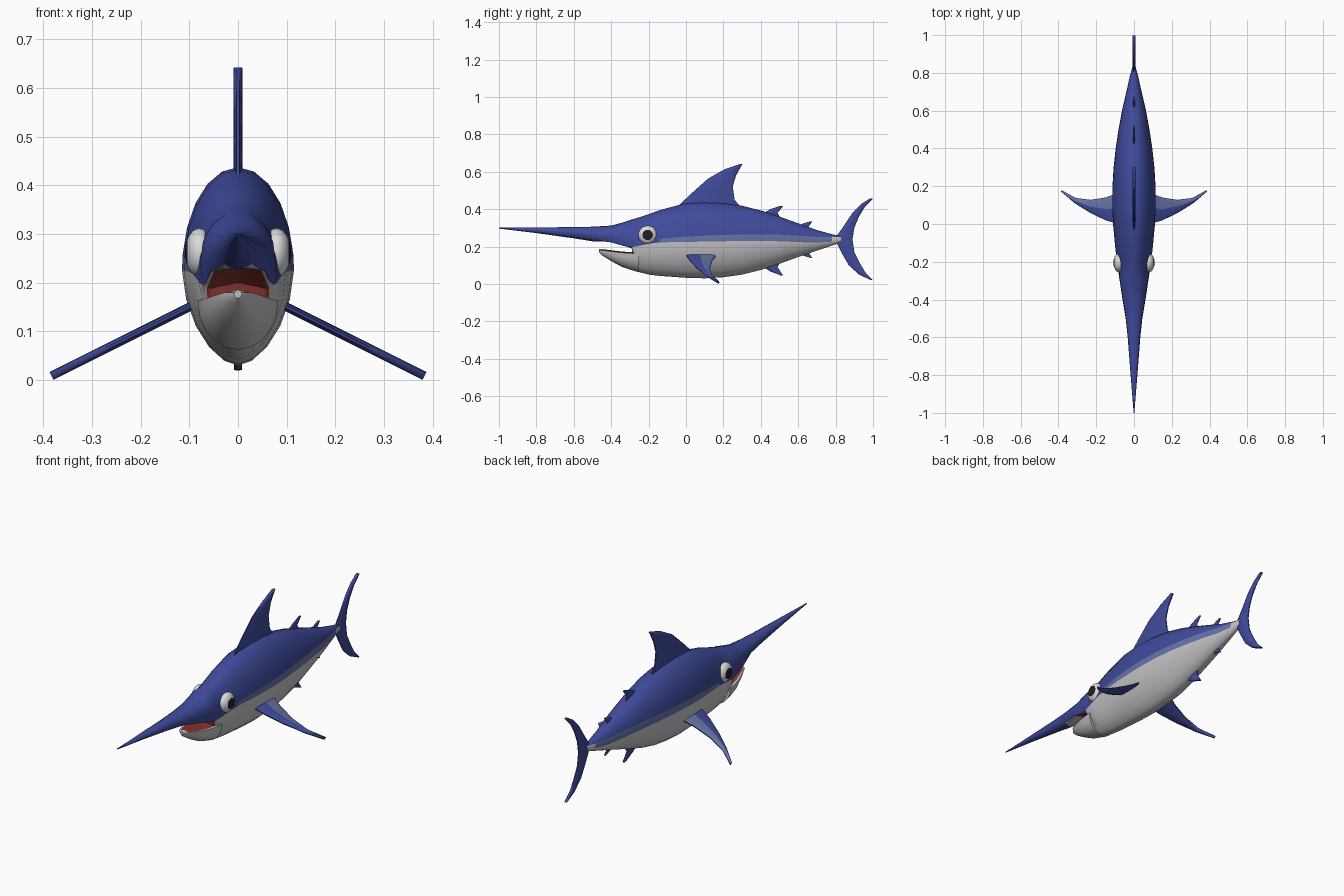
import bpy, bmesh
from math import sin, cos, pi
from mathutils import Vector, Matrix

cube = bpy.data.objects.get("Cube")
if cube:
    bpy.data.objects.remove(cube)


def material(name, rgb):
    m = bpy.data.materials.new(name)
    m.use_nodes = True
    m.diffuse_color = (*rgb, 1)
    m.node_tree.nodes["Principled BSDF"].inputs["Base Color"].default_value = (*rgb, 1)
    return m


MATS = [
    material("deep_blue", (0.05, 0.07, 0.33)),
    material("slate_blue", (0.13, 0.17, 0.38)),
    material("belly_grey", (0.56, 0.56, 0.58)),
    material("mouth_red", (0.25, 0.035, 0.03)),
    material("eye_white", (0.7, 0.7, 0.7)),
    material("pupil_black", (0.015, 0.013, 0.013)),
]
BLUE, SLATE, GREY, RED, WHITE, BLACK = range(len(MATS))


def finish(name, bm, rule, angle=45):
    """Turn a bmesh into a smooth object whose face colours follow a rule."""
    bmesh.ops.recalc_face_normals(bm, faces=bm.faces[:])
    bm.normal_update()
    mesh = bpy.data.meshes.new(name)
    for m in MATS:
        mesh.materials.append(m)
    for f in bm.faces:
        f.material_index = rule(f)
    bm.to_mesh(mesh)
    bm.free()
    ob = bpy.data.objects.new(name, mesh)
    bpy.context.collection.objects.link(ob)
    bpy.ops.object.select_all(action="DESELECT")
    ob.select_set(True)
    bpy.context.view_layer.objects.active = ob
    bpy.ops.object.shade_smooth_by_angle(angle=angle * pi / 180)
    return ob


def loft(rings):
    """Skin closed rings and cap both ends; the face layer stores the ring row."""
    bm = bmesh.new()
    row = bm.faces.layers.int.new("row")
    loops = [[bm.verts.new(p) for p in ring] for ring in rings]
    n = len(loops[0])
    for a, b in zip(loops, loops[1:]):
        for i in range(n):
            j = (i + 1) % n
            bm.faces.new((a[i], a[j], b[j], b[i]))[row] = i
    for end in (loops[0], loops[-1]):
        bm.faces.new(end)[row] = -1
    return bm


# Body and bill: y, top, bottom, half width, belly line, band height, mouth arch
STATIONS = [
    (-1.0, .301, .296, .002, .298, .001, 0),
    (-.8, .302, .272, .018, .280, .001, 0),
    (-.6, .304, .244, .034, .252, .001, 0),
    (-.5, .306, .228, .045, .238, .001, 0),
    (-.4, .312, .207, .061, .222, .001, .03),
    (-.34, .328, .188, .070, .205, .001, .04),
    (-.29, .345, .165, .077, .197, .001, .035),
    (-.27, .350, .068, .080, .200, .002, 0),
    (-.2, .373, .050, .090, .215, .006, 0),
    (-.14, .395, .043, .098, .222, .018, 0),
    (0, .432, .033, .111, .225, .028, 0),
    (.1, .437, .030, .115, .226, .032, 0),
    (.2, .433, .036, .114, .228, .034, 0),
    (.3, .418, .050, .108, .230, .034, 0),
    (.4, .393, .075, .097, .230, .035, 0),
    (.5, .360, .108, .082, .228, .035, 0),
    (.6, .324, .144, .064, .224, .034, 0),
    (.7, .288, .178, .042, .220, .032, 0),
    (.78, .266, .205, .024, .226, .024, 0),
    (.83, .256, .222, .010, .235, .015, 0),
]
UP, DOWN = 5, 5


def body_ring(y, top, bottom, wide, belly, band, arch):
    mid = bottom + (top - bottom) * .48
    edge = belly + band
    heights = [edge + (top - edge) * cos(i * pi / 2 / UP) for i in range(UP)] + [edge]
    heights += [belly - (belly - bottom) * sin(i * pi / 2 / DOWN) for i in range(DOWN + 1)]
    side = []
    for k, z in enumerate(heights):
        t = abs((z - mid) / ((top if z > mid else bottom) - mid))
        p = 2 if z > mid else 4 if arch else 1.75
        x = wide * max(0, 1 - min(t, 1) ** p) ** (1 / p)
        lift = arch * (1 - (x / wide) ** 2) if k > UP + 1 else 0
        side.append(Vector((x, y, z + lift)))
    mirror = [Vector((-v.x, v.y, v.z)) for v in side[-2:0:-1]]
    return side + mirror


body = loft([body_ring(*s) for s in STATIONS])
body_row = body.faces.layers.int["row"]
HALF = UP + DOWN + 1


def body_colour(f):
    k, y = f[body_row], f.calc_center_median().y
    if k < 0:
        return BLUE if y < 0 else GREY
    k = min(k, 2 * HALF - 1 - k)
    if k < UP:
        return BLUE
    if k == UP:
        return BLUE if y < -.16 else GREY if y > .78 else SLATE
    if y < -.5:
        return BLUE
    if -.42 < y < -.27 and k >= HALF - 3:
        return RED
    return GREY


finish("body_and_bill", body, body_colour, 50)


# Lower jaw: y, rim height, bottom, half width
def jaw_ring(y, rim, bottom, wide):
    under = [(wide * cos(a), y, rim - (rim - bottom) * sin(a))
             for a in (i * pi / 10 for i in range(11))]
    inner = [(wide * s, y, rim - dip) for s, dip in ((-.82, 0), (0, -.006), (.82, 0))]
    return under + inner


jaw = loft([jaw_ring(*s) for s in (
    (-.465, .180, .168, .008), (-.445, .180, .150, .028), (-.4, .174, .122, .047),
    (-.34, .167, .090, .068), (-.29, .164, .074, .078), (-.25, .164, .062, .083))])
jaw_row = jaw.faces.layers.int["row"]
finish("lower_jaw", jaw, lambda f: RED if f[jaw_row] in (11, 12)
       and f.calc_center_median().y > -.44 else GREY)


# Fins: lens-shaped sections running from a leading edge to a trailing edge
def fin(name, leads, trails, normal, thick, rear=BLUE):
    normal = Vector(normal).normalized()
    rings = []
    for a, b in zip(map(Vector, leads), map(Vector, trails)):
        upper = [a.lerp(b, t) + normal * thick * h
                 for t, h in ((0, .3), (.15, .85), (.5, 1), (.85, .8), (1, .3))]
        lower = [p - 2 * normal * (p - a).dot(normal) for p in reversed(upper)]
        rings.append(upper + lower)
    bm = loft(rings)
    row = bm.faces.layers.int["row"]
    return finish(name, bm, lambda f: rear if f[row] in (2, 3) else BLUE, 50)


def flat_fin(name, leads, trails, thick=.008):
    fin(name, [(0, *p) for p in leads], [(0, *p) for p in trails], (1, 0, 0), thick)


flat_fin("dorsal_fin",
         [(-.06, .40), (.03, .485), (.12, .565), (.21, .615), (.285, .64)],
         [(.31, .39), (.26, .45), (.25, .52), (.268, .58), (.302, .642)], .009)
flat_fin("tail_upper_lobe",
         [(.79, .235), (.84, .305), (.89, .38), (.94, .43), (.985, .458)],
         [(.89, .235), (.90, .30), (.925, .36), (.955, .41), (1, .455)])
flat_fin("tail_lower_lobe",
         [(.79, .25), (.83, .17), (.87, .10), (.925, .05), (.985, .022)],
         [(.89, .24), (.90, .17), (.93, .11), (.96, .06), (1, .02)])
flat_fin("rear_dorsal_finlet", [(.4, .37), (.45, .40), (.505, .418)],
         [(.51, .34), (.49, .38), (.52, .417)], .005)
flat_fin("small_dorsal_finlet", [(.6, .31), (.63, .325), (.665, .335)],
         [(.68, .28), (.655, .305), (.675, .333)], .005)
flat_fin("anal_fin", [(.4, .10), (.45, .067), (.505, .046)],
         [(.51, .13), (.49, .09), (.52, .045)], .007)
flat_fin("small_anal_finlet", [(.6, .16), (.63, .15), (.665, .14)],
         [(.68, .19), (.655, .17), (.675, .14)], .005)

# Pectoral fins and eyes on both sides
SPAN = (.07, .15, .23, .31, .383)
LEAD = (-.005, .02, .058, .108, .17)
TRAIL = (.17, .14, .128, .138, .178)
for label, s in (("left", 1), ("right", -1)):
    edges = [[(s * x, y, .165 - (x - .07) * .5) for x, y in zip(SPAN, ys)]
             for ys in (LEAD, TRAIL)]
    fin(label + "_pectoral_fin", *edges, (s * .5, 0, 1), .009, SLATE)

    eye = bmesh.new()
    bmesh.ops.create_uvsphere(eye, u_segments=24, v_segments=16, radius=1)
    place = (Matrix.Translation((s * .079, -.205, .262))
             @ Matrix.Diagonal((.03, .05, .05, 1)) @ Matrix.Rotation(pi / 2, 4, "Y"))
    eye.transform(place)

    def eye_colour(f):
        c = f.calc_center_median()
        reach = ((c.y + .205) ** 2 + (c.z - .262) ** 2) ** .5
        return BLACK if s * c.x > .079 and reach < .025 else WHITE

    finish(label + "_eye", eye, eye_colour)
